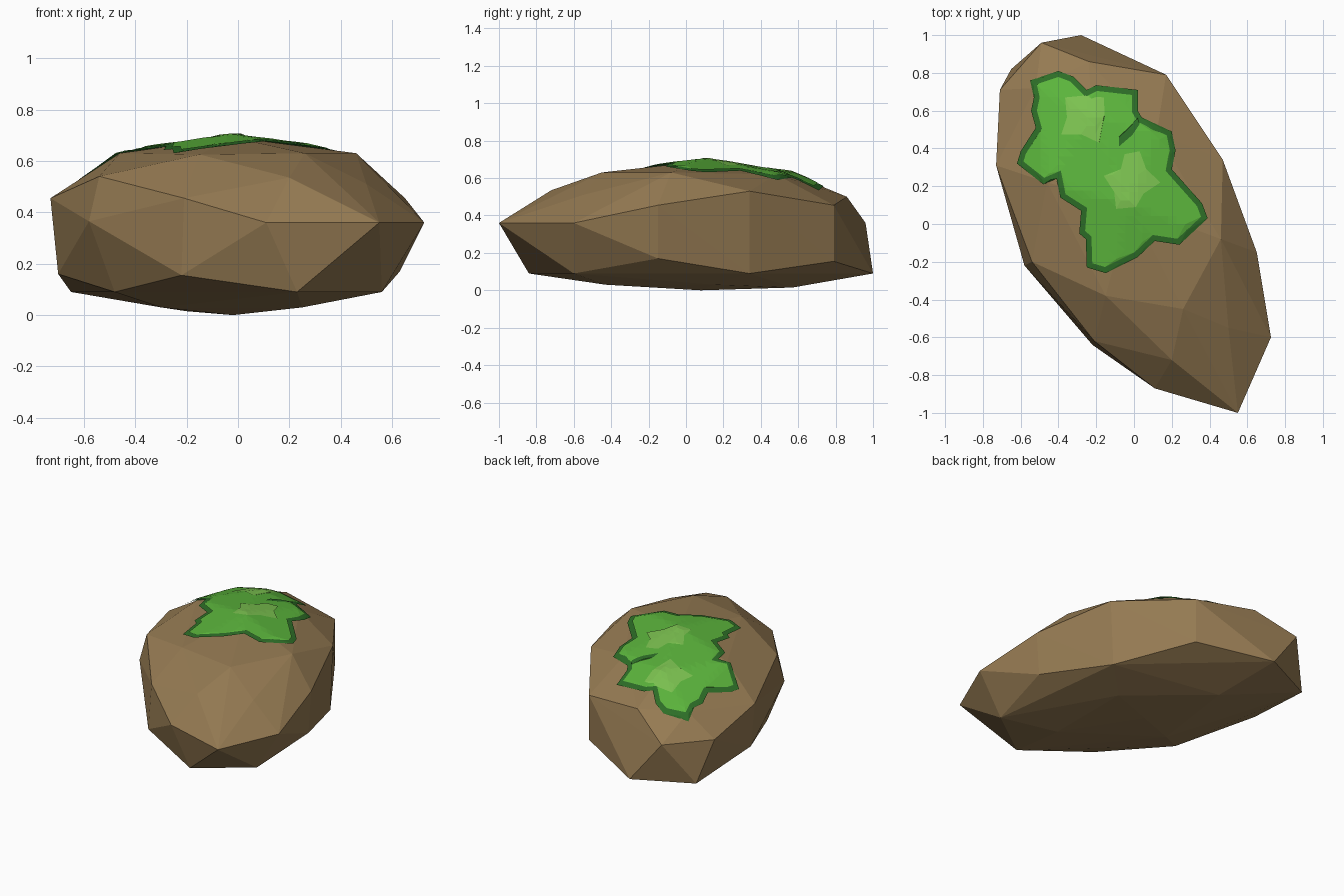
import bpy, bmesh
from mathutils import Vector
from mathutils.bvhtree import BVHTree
from mathutils.geometry import delaunay_2d_cdt

if "Cube" in bpy.data.objects:
    bpy.data.objects.remove(bpy.data.objects["Cube"])


def make_object(name, bm, color):
    mesh = bpy.data.meshes.new(name)
    bm.to_mesh(mesh)
    mat = bpy.data.materials.new(name + "_color")
    mat.diffuse_color = (*color, 1)
    mat.use_nodes = True
    mat.node_tree.nodes["Principled BSDF"].inputs["Base Color"].default_value = mat.diffuse_color
    mesh.materials.append(mat)
    obj = bpy.data.objects.new(name, mesh)
    bpy.context.collection.objects.link(obj)
    return obj


# Rock: convex hull of facet corners, ring by ring from the base up
corners = [
    (-.02, .08, 0), (.25, -.43, .03), (-.30, -.05, .03), (.25, .15, .03), (-.2, .57, .015),
    (.23, -.84, .09), (.56, -.60, .09), (-.48, -.18, .09), (.45, .34, .09),
    (-.65, .82, .09), (-.28, 1.0, .09),
    (-.22, -.64, .155), (.63, -.15, .17), (-.70, .31, .16), (.17, .79, .155),
    (.55, -1.0, .36), (.725, -.60, .36), (.11, -.87, .36), (-.58, -.22, .365),
    (-.71, .71, .36), (-.49, .96, .36),
    (-.21, -.62, .455), (.65, -.15, .455), (-.73, .31, .455), (.17, .79, .455),
    (.20, -.72, .535), (.50, -.55, .51), (-.54, -.20, .54), (.47, .34, .53),
    (-.24, .86, .50), (-.52, .72, .50),
    (.26, -.45, .63), (.46, -.08, .63), (-.15, -.38, .625), (-.46, .22, .63),
    (-.22, .57, .62), (.12, .48, .62), (-.02, .10, .692),
]
rock = bmesh.new()
for c in corners:
    rock.verts.new(c)
hull = bmesh.ops.convex_hull(rock, input=rock.verts)
spare = {g for g in hull["geom_interior"] + hull["geom_unused"] if isinstance(g, bmesh.types.BMVert)}
bmesh.ops.delete(rock, geom=list(spare), context='VERTS')
bmesh.ops.recalc_face_normals(rock, faces=rock.faces)
make_object("rock", rock, (.30, .195, .085))
tree = BVHTree.FromBMesh(rock)


def inset(points, d):
    """Shrink a clockwise outline by d with mitred corners."""
    out = []
    n = len(points)
    for i in range(n):
        a, b, c = (Vector(points[(i + k) % n]) for k in (-1, 0, 1))
        u, v = (b - a).normalized(), (c - b).normalized()
        nu, nv = Vector((u.y, -u.x)), Vector((v.y, -v.x))
        m = (nu + nv).normalized()
        out.append(b + m * d / max(m.dot(nu), .6))
    return out


def drape(name, outline, lift, color, step=.045):
    """Triangulate an outline and lay it on the rock."""
    pts = [Vector(p) for p in outline]
    n = len(pts)
    xs, ys = [p.x for p in pts], [p.y for p in pts]
    grid = []
    for i in range(1, int((max(xs) - min(xs)) / step) + 1):
        for j in range(1, int((max(ys) - min(ys)) / step) + 1):
            grid.append(Vector((min(xs) + i * step, min(ys) + j * step)))
    face = list(range(n))[::-1]
    verts, _, faces, *_ = delaunay_2d_cdt(pts + grid, [], [face], 1, 1e-5)
    bm = bmesh.new()
    vs = []
    for v in verts:
        hit = tree.ray_cast(Vector((v.x, v.y, 5)), Vector((0, 0, -1)))[0]
        vs.append(bm.verts.new((v.x, v.y, (hit.z if hit else .3) + lift)))
    for f in faces:
        bm.faces.new([vs[i] for i in f])
    bmesh.ops.delete(bm, geom=[v for v in bm.verts if not v.link_faces], context='VERTS')
    bm.normal_update()
    for f in bm.faces:
        if f.normal.z < 0:
            f.normal_flip()
    make_object(name, bm, color)


# Moss: dark rim, bright body, dark notch and two pale spots
moss = [
    (-.40, .81), (-.32, .78), (-.25, .71), (-.20, .735), (.02, .71), (.02, .60), (.04, .565),
    (.20, .49), (.22, .39), (.20, .29), (.36, .11), (.39, .03), (.24, -.11), (.11, -.09),
    (.02, -.175), (-.15, -.26), (-.25, -.23), (-.255, -.08), (-.29, -.05), (-.28, .07),
    (-.39, .14), (-.41, .24), (-.48, .21), (-.62, .32), (-.60, .385), (-.52, .51),
    (-.545, .60), (-.53, .67), (-.55, .76),
]
dark, bright, pale = (.026, .155, .02), (.105, .46, .045), (.20, .54, .08)
drape("moss_rim", moss, .010, dark)
drape("moss_body", inset(moss, .03), .015, bright)
drape("moss_notch", [(-.08, .46), (.02, .56), (.03, .53), (-.01, .47), (-.08, .41)], .019, dark)
drape("moss_spot_back", [(-.365, .67), (-.265, .68), (-.16, .67), (-.155, .58), (-.185, .43),
                         (-.28, .475), (-.385, .475), (-.355, .565)], .019, pale)
drape("moss_spot_front", [(.03, .385), (.065, .29), (.14, .22), (.05, .16), (.01, .09),
                          (-.095, .08), (-.105, .17), (-.16, .255), (-.07, .29), (-.05, .37)],
      .019, pale)
